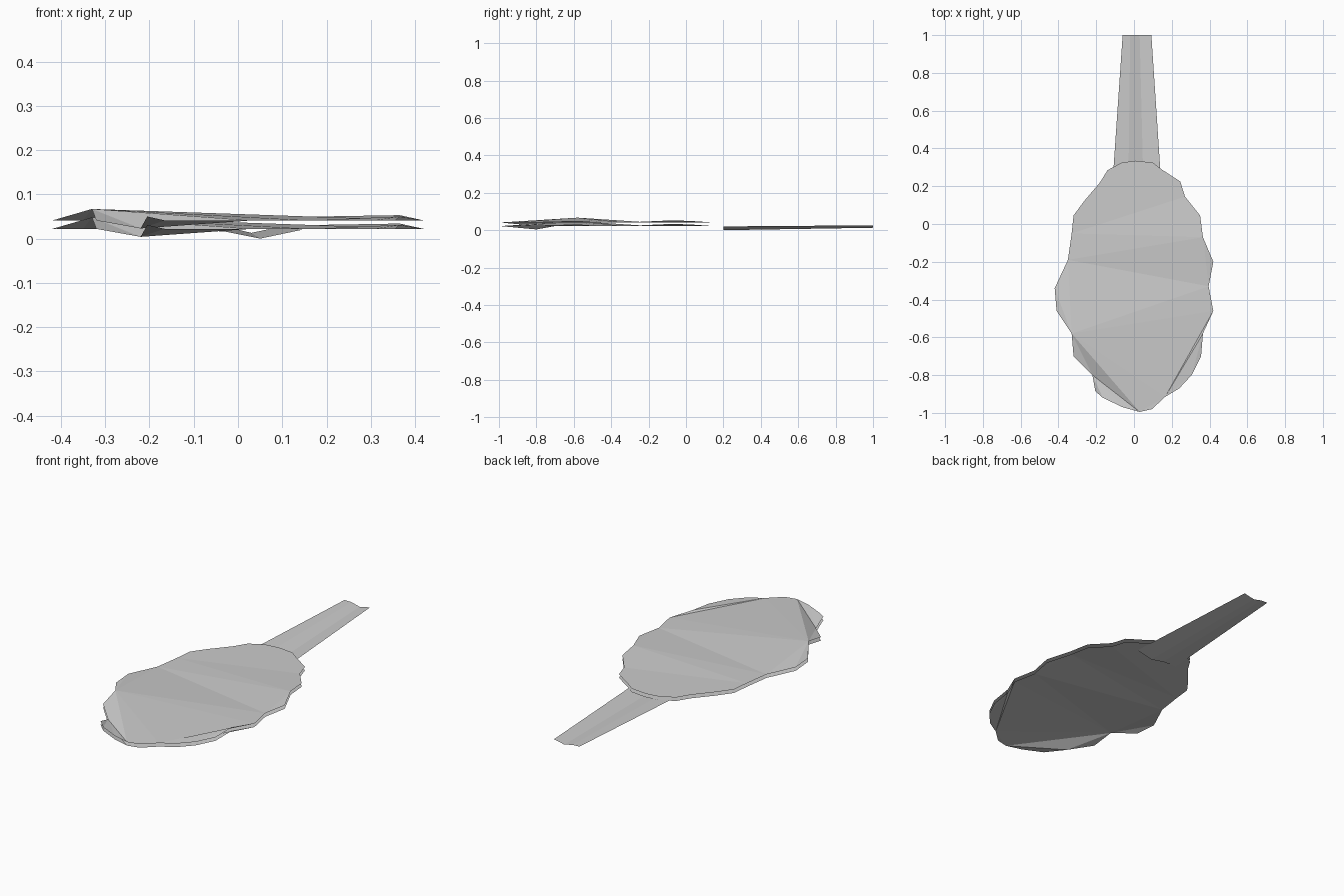
import bpy
import bmesh

cube = bpy.data.objects.get("Cube")
if cube:
    bpy.data.objects.remove(cube, do_unlink=True)

grey = bpy.data.materials.new("pale_grey")
grey.use_nodes = True
colour = (0.6, 0.6, 0.6, 1)
grey.diffuse_color = colour
grey.node_tree.nodes["Principled BSDF"].inputs["Base Color"].default_value = colour

BASE = 0.041   # usual height of the upper sheet
GAP = 0.019    # distance between the two sheets

# Ragged rim of the fan, going round from the handle end
RIM = [(.01, .335), (.1, .325), (.145, .29), (.245, .225), (.27, .145),
       (.35, .045), (.365, -.07), (.42, -.2), (.395, -.33), (.42, -.46),
       (.365, -.58), (.355, -.7), (.305, -.8), (.24, -.87), (.165, -.915),
       (.095, -.98), (.03, -.995), (-.06, -.97), (-.165, -.92),
       (-.205, -.885), (-.22, -.8), (-.32, -.7), (-.33, -.58),
       (-.41, -.46), (-.42, -.34), (-.35, -.19), (-.33, -.05),
       (-.32, .045), (-.265, .12), (-.18, .22), (-.14, .285), (-.065, .325)]

# Rim points that are bent up or down
BENT = {(.365, -.58): .05, (.365, -.07): .053, (.35, .045): .048,
        (-.205, -.885): .05, (-.22, -.8): .023, (-.33, -.58): .067}


def finish(name, bm):
    mesh = bpy.data.meshes.new(name)
    bm.to_mesh(mesh)
    bm.free()
    mesh.materials.append(grey)
    bpy.context.collection.objects.link(bpy.data.objects.new(name, mesh))


def fan_sheet(name, drop, facing_down):
    """One warped sheet, folded along chords at its front end."""
    bm = bmesh.new()
    verts = [bm.verts.new((x, y, BENT.get((x, y), BASE) - drop)) for x, y in RIM]
    tip = RIM.index((.03, -.995))
    left = RIM.index((-.33, -.58))
    right_a = RIM.index((.42, -.46))
    right_b = RIM.index((.165, -.915))
    bm.faces.new(verts[:right_a + 1] + verts[right_b:tip + 1] + verts[left:])
    bm.faces.new(verts[right_a:right_b + 1])
    bm.faces.new(verts[tip:left + 1])
    bmesh.ops.triangulate(bm, faces=bm.faces[:])
    for face in bm.faces:
        face.normal_update()
        if (face.normal.z < 0) != facing_down:
            face.normal_flip()
    finish(name, bm)


fan_sheet("fan_upper_sheet", 0, False)
fan_sheet("fan_lower_sheet", GAP, True)

# Tapered handle with a shallow channel along it
bm = bmesh.new()
inner = [(-.115, .02), (-.03, .016), (.05, 0), (.145, .02)]
outer = [(-.06, .026), (-.02, .025), (.03, .013), (.092, .026)]
rows = [[bm.verts.new((x, y, z)) for x, z in points]
        for y, points in ((.2, inner), (1, outer))]
for i in range(len(inner) - 1):
    bm.faces.new((rows[0][i], rows[0][i + 1], rows[1][i + 1], rows[1][i]))
finish("handle", bm)
